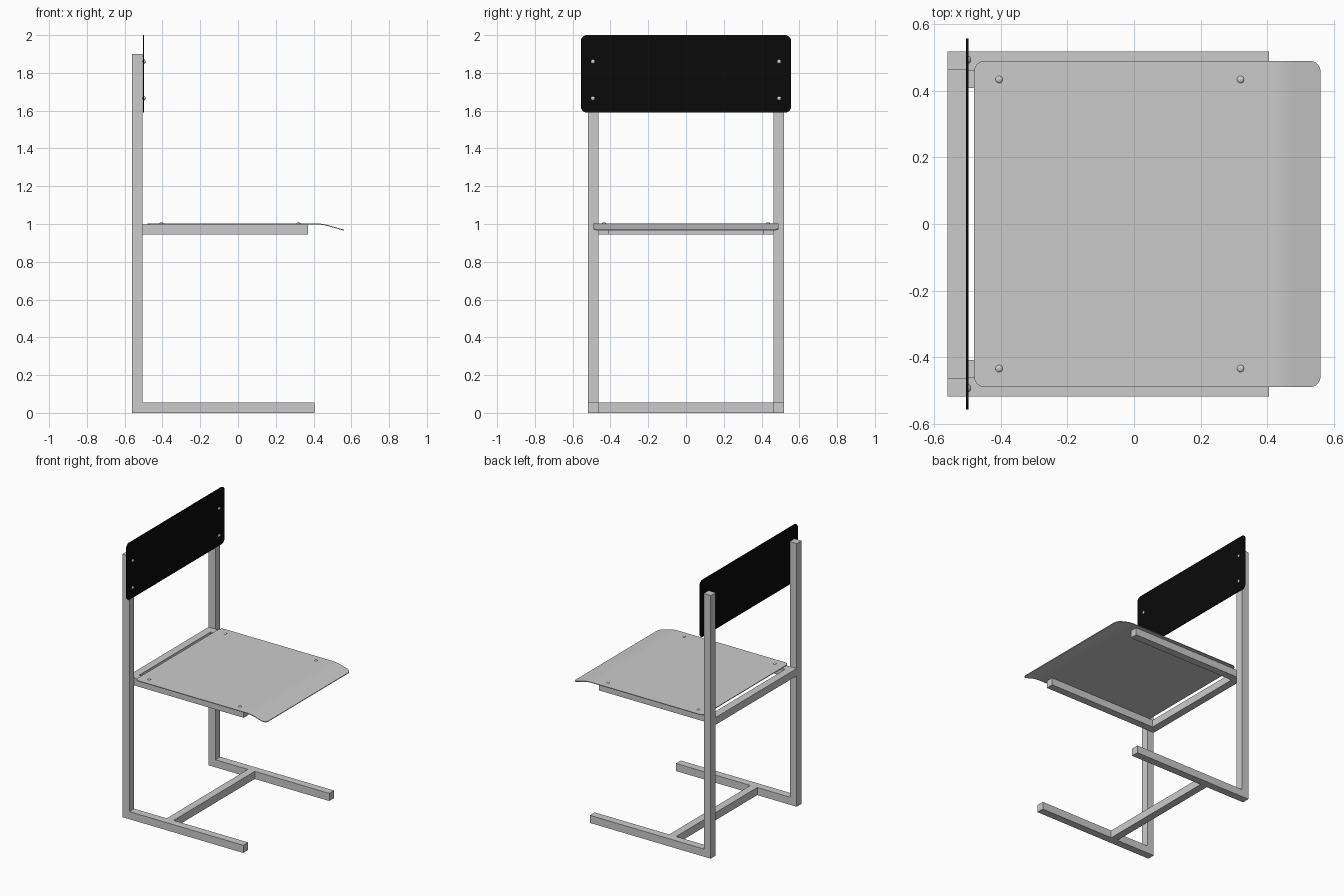
import bpy, bmesh, math
from mathutils import Vector

if "Cube" in bpy.data.objects:
    bpy.data.objects.remove(bpy.data.objects["Cube"])


def prism(name, pts, axis_map, lo, hi):
    """Extrude a 2D outline between lo and hi; axis_map(u, v, w) -> xyz."""
    bm = bmesh.new()
    face = bm.faces.new([bm.verts.new(axis_map(u, v, lo)) for u, v in pts])
    out = bmesh.ops.extrude_face_region(bm, geom=[face])
    shift = Vector(axis_map(0, 0, hi)) - Vector(axis_map(0, 0, lo))
    bmesh.ops.translate(bm, vec=shift, verts=[g for g in out["geom"] if isinstance(g, bmesh.types.BMVert)])
    bmesh.ops.recalc_face_normals(bm, faces=bm.faces)
    return finish(name, bm)


def finish(name, bm):
    me = bpy.data.meshes.new(name)
    bm.to_mesh(me)
    bm.free()
    ob = bpy.data.objects.new(name, me)
    bpy.context.collection.objects.link(ob)
    return ob


def smooth(ob):
    bpy.ops.object.select_all(action='DESELECT')
    ob.select_set(True)
    bpy.context.view_layer.objects.active = ob
    bpy.ops.object.shade_smooth_by_angle(angle=math.radians(30))


def rounded_rect(x0, x1, y0, y1, r, n=8):
    pts = []
    for cx, cy, a0 in ((x1 - r, y1 - r, 0), (x0 + r, y1 - r, 90), (x0 + r, y0 + r, 180), (x1 - r, y0 + r, 270)):
        for i in range(n + 1):
            a = math.radians(a0 + 90 * i / n)
            pts.append((cx + r * math.cos(a), cy + r * math.sin(a)))
    return pts


def rivet(name, loc, to_x=False):
    bpy.ops.mesh.primitive_uv_sphere_add(segments=20, ring_count=10, radius=0.011, location=loc)
    ob = bpy.context.object
    ob.name = name
    ob.scale = (0.7, 1, 1) if to_x else (1, 1, 0.6)
    smooth(ob)
    return ob


T = 0.055            # tube thickness
XB, XF = -0.56, -0.505
YI, YO = 0.463, 0.518

xz = lambda u, v, w: (u, w, v)
xy = lambda u, v, w: (u, v, w)
yz = lambda u, v, w: (w, u, v)

# L-shaped side frames: upright and floor runner
ell = [(XB, 0), (0.405, 0), (0.405, T), (XF, T), (XF, 1.9), (XB, 1.9)]
prism("side_frame_right", ell, xz, -YO, -YI)
prism("side_frame_left", ell, xz, YI, YO)

# Floor crossbar
prism("floor_crossbar", [(-0.245, -YI), (-0.19, -YI), (-0.19, YI), (-0.245, YI)], xy, 0, T)

# U-shaped seat support between the uprights
yi = YI - T
u_shape = [(XB, -YI), (0.37, -YI), (0.37, -yi), (XF, -yi), (XF, yi), (0.37, yi), (0.37, YI), (XB, YI)]
prism("seat_support", u_shape, xy, 0.945, 0.998)

# Seat panel: rounded sheet, sliced across the front and bent down
seat = prism("seat", rounded_rect(-0.48, 0.56, -0.49, 0.49, 0.033), xy, 0.998, 1.003)
bm = bmesh.new()
bm.from_mesh(seat.data)
B0, B1, DROP = 0.41, 0.48, math.tan(math.radians(16))
for i in range(9):
    bmesh.ops.bisect_plane(bm, geom=bm.verts[:] + bm.edges[:] + bm.faces[:],
                           plane_co=(B0 + (B1 - B0) * i / 8, 0, 0), plane_no=(1, 0, 0))
for v in bm.verts:
    d = v.co.x - B0
    w = B1 - B0
    if d > 0:
        v.co.z -= DROP * (d * d / (2 * w) if d < w else d - w / 2)
bm.to_mesh(seat.data)
bm.free()
smooth(seat)

# Backrest panel
back = prism("backrest", rounded_rect(-0.557, 0.557, 1.59, 2.0, 0.033), yz, -0.504, -0.497)
mat = bpy.data.materials.new("black_panel")
mat.diffuse_color = (0.003, 0.003, 0.003, 1)
mat.use_nodes = True
mat.node_tree.nodes["Principled BSDF"].inputs["Base Color"].default_value = mat.diffuse_color
back.data.materials.append(mat)
smooth(back)

# Rivets on seat and backrest
for s in (-1, 1):
    for x in (-0.405, 0.32):
        rivet("seat_rivet", (x, s * 0.434, 1.002))
    for z in (1.665, 1.86):
        rivet("backrest_rivet", (-0.497, s * 0.493, z), to_x=True)
